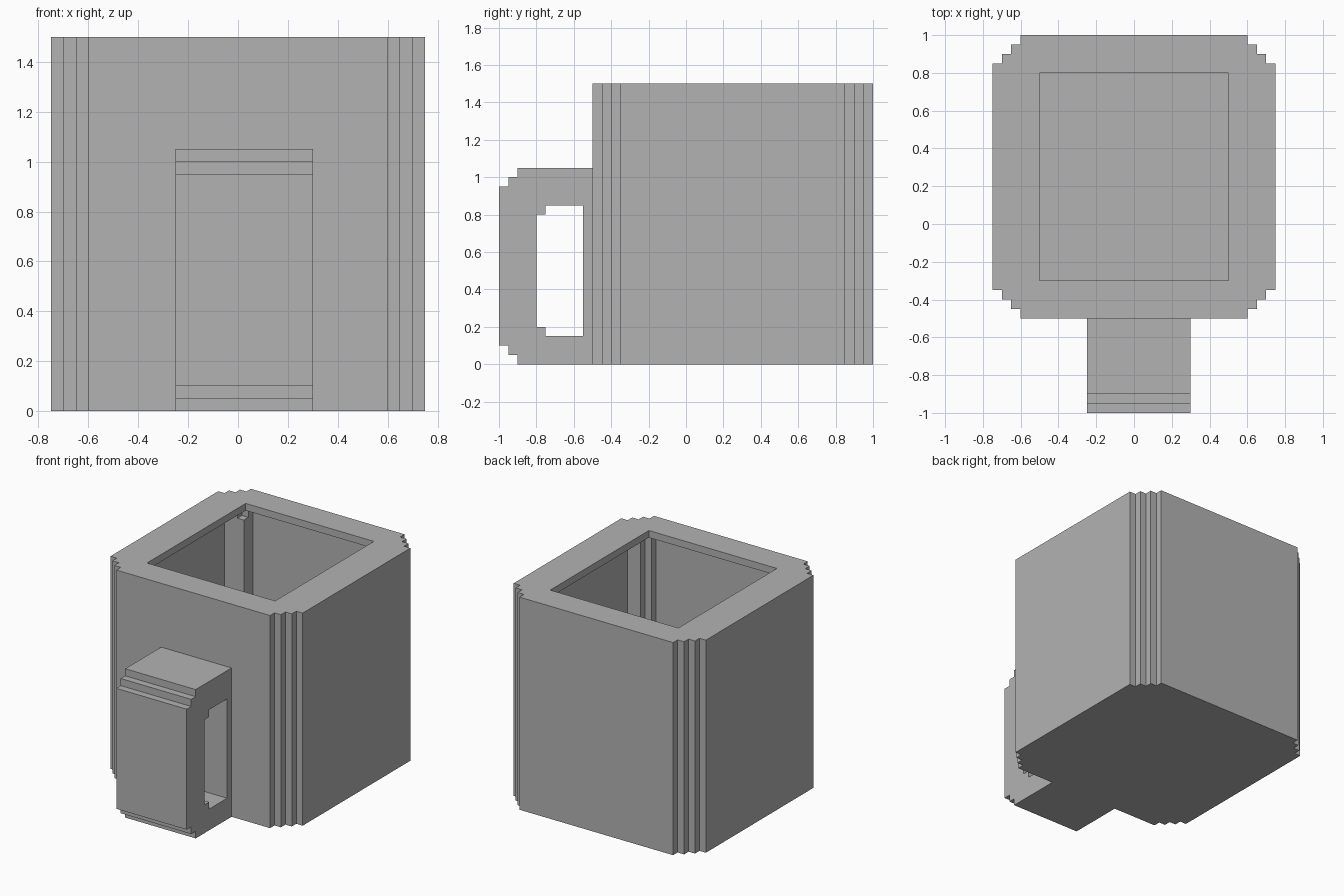
import bpy, bmesh
from mathutils import Vector

cube = bpy.data.objects.get("Cube")
if cube:
    bpy.data.objects.remove(cube, do_unlink=True)

grey = bpy.data.materials.new("mid_grey")
grey.use_nodes = True
grey.diffuse_color = (0.45, 0.45, 0.45, 1)
grey.node_tree.nodes["Principled BSDF"].inputs["Base Color"].default_value = (0.45, 0.45, 0.45, 1)

STEP = 0.05


def upright(a, b, h):
    return Vector((a, b, h))


def sideways(a, b, h):
    return Vector((h, a, b))


def cap(bm, loops, h, place):
    """Flat face at height h bounded by the loops; a second loop is a hole."""
    edges = []
    for loop in loops:
        vs = [bm.verts.new(place(a, b, h)) for a, b in loop]
        edges += [bm.edges.new((v, vs[i - 1])) for i, v in enumerate(vs)]
    bmesh.ops.triangle_fill(bm, use_beauty=True, use_dissolve=False, edges=edges)


def wall(bm, loop, lo, hi, place):
    """Band of quads following the loop between two heights."""
    for i, (a, b) in enumerate(loop):
        c, d = loop[i - 1]
        corners = (place(a, b, lo), place(c, d, lo), place(c, d, hi), place(a, b, hi))
        bm.faces.new([bm.verts.new(p) for p in corners])


def finish(bm, name):
    bmesh.ops.remove_doubles(bm, verts=bm.verts[:], dist=0.0005)
    bmesh.ops.recalc_face_normals(bm, faces=bm.faces[:])
    mesh = bpy.data.meshes.new(name)
    bm.to_mesh(mesh)
    bm.free()
    mesh.materials.append(grey)
    obj = bpy.data.objects.new(name, mesh)
    bpy.context.collection.objects.link(obj)
    return obj


def mirrored(corner, cy):
    """Repeat one corner's points around all four corners, centred on y = cy."""
    q1 = list(corner)
    q2 = [(-x, y) for x, y in reversed(q1)]
    half = q1 + q2
    return [(x, y + cy) for x, y in half + [(-x, -y) for x, y in half]]


# Cup plan outlines: stepped outside, thin stepped cavity, square mouth
CENTRE = 0.25
outer = mirrored([(.75, .6), (.7, .6), (.7, .65), (.65, .65),
                  (.65, .7), (.6, .7), (.6, .75)], CENTRE)
inner = mirrored([(.7, .6), (.6, .6), (.6, .65), (.55, .65), (.55, .7)], CENTRE)
mouth = mirrored([(.5, .55)], CENTRE)

# Cup body: outer skin, rim lip, cavity and floor
TOP = 1.5
bm = bmesh.new()
cap(bm, [outer], 0, upright)
wall(bm, outer, 0, TOP, upright)
cap(bm, [outer, mouth], TOP, upright)
wall(bm, mouth, TOP - STEP, TOP, upright)
cap(bm, [inner, mouth], TOP - STEP, upright)
wall(bm, inner, STEP, TOP - STEP, upright)
cap(bm, [inner], STEP, upright)
finish(bm, "cup_body")

# Small post filling one inside corner, stopping short of the lip
post = [(-.6, .85), (-.55, .85), (-.55, .9), (-.6, .9)]
bm = bmesh.new()
cap(bm, [post], STEP, upright)
wall(bm, post, STEP, 1.35, upright)
cap(bm, [post], 1.35, upright)
finish(bm, "inner_corner_post")

# Handle: stepped side profile with a hole, extruded across the front
MID = 0.525
lower = [(-.5, 0), (-.9, 0), (-.9, .05), (-.95, .05), (-.95, .1), (-1, .1)]
grip = lower + [(-1, .95), (-.95, .95), (-.95, 1), (-.9, 1), (-.9, 2 * MID), (-.5, 2 * MID)]
hole = [(-.55, .15), (-.75, .15), (-.75, .2), (-.8, .2),
        (-.8, .8), (-.75, .8), (-.75, .85), (-.55, .85)]
LEFT, RIGHT = .3, -.25
bm = bmesh.new()
for x in (RIGHT, LEFT):
    cap(bm, [grip, hole], x, sideways)
for loop in (grip, hole):
    wall(bm, loop, RIGHT, LEFT, sideways)
finish(bm, "handle")
